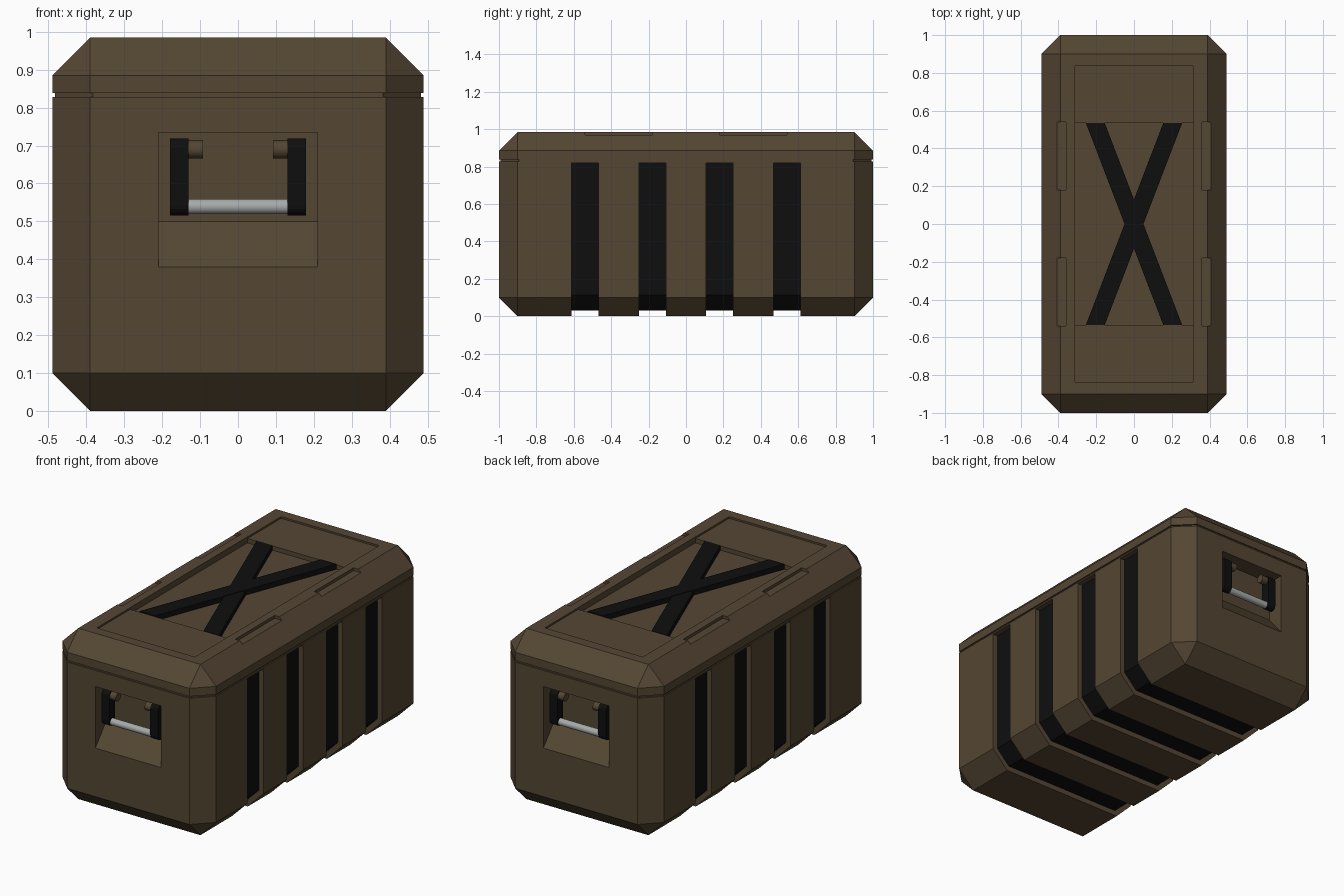
import bpy, bmesh, math
from mathutils import Vector, Matrix

if "Cube" in bpy.data.objects:
    bpy.data.objects.remove(bpy.data.objects["Cube"])

HX, HY, HZ, CH = 0.49, 1.0, 0.985, 0.1


def material(name, rgb):
    m = bpy.data.materials.new(name)
    m.diffuse_color = (*rgb, 1)
    m.use_nodes = True
    m.node_tree.nodes["Principled BSDF"].inputs["Base Color"].default_value = m.diffuse_color
    return m


BROWN = material("drab brown", (0.089, 0.061, 0.033))
BLACK = material("black", (0.0045, 0.0045, 0.0045))
STEEL = material("steel grey", (0.38, 0.41, 0.40))


def finish(name, bm, mats):
    bmesh.ops.recalc_face_normals(bm, faces=bm.faces[:])
    me = bpy.data.meshes.new(name)
    bm.to_mesh(me)
    bm.free()
    for m in mats:
        me.materials.append(m)
    ob = bpy.data.objects.new(name, me)
    bpy.context.collection.objects.link(ob)
    return ob


def prism(name, pts, direction, mat):
    """Extrude a closed planar outline of 3D points along a vector."""
    bm = bmesh.new()
    f = bm.faces.new([bm.verts.new(p) for p in pts])
    ext = bmesh.ops.extrude_face_region(bm, geom=[f])
    vs = [e for e in ext["geom"] if isinstance(e, bmesh.types.BMVert)]
    bmesh.ops.translate(bm, vec=Vector(direction), verts=vs)
    return finish(name, bm, [mat])


def box(name, lo, hi, mat):
    pts = [(lo[0], lo[1], lo[2]), (hi[0], lo[1], lo[2]),
           (hi[0], hi[1], lo[2]), (lo[0], hi[1], lo[2])]
    return prism(name, pts, (0, 0, hi[2] - lo[2]), mat)


def shell_part(name, z, keep_below):
    """Chamfered crate block, cut flat at height z."""
    bm = bmesh.new()
    bmesh.ops.create_cube(bm, size=1, matrix=Matrix.Translation((0, 0, HZ / 2))
                          @ Matrix.Diagonal((2 * HX, 2 * HY, HZ, 1)))
    bmesh.ops.bevel(bm, geom=bm.edges[:], offset=CH, segments=1, profile=0.5,
                    affect='EDGES')
    r = bmesh.ops.bisect_plane(bm, geom=bm.verts[:] + bm.edges[:] + bm.faces[:],
                               plane_co=(0, 0, z), plane_no=(0, 0, 1),
                               clear_outer=keep_below, clear_inner=not keep_below)
    cut = [e for e in r["geom_cut"] if isinstance(e, bmesh.types.BMEdge)]
    bmesh.ops.edgeloop_fill(bm, edges=cut)
    return finish(name, bm, [BROWN, BLACK])


def carve(ob, cutter):
    m = ob.modifiers.new("cut", 'BOOLEAN')
    m.operation, m.solver, m.object = 'DIFFERENCE', 'EXACT', cutter
    bpy.context.view_layer.objects.active = ob
    bpy.ops.object.modifier_apply(modifier=m.name)
    bpy.data.objects.remove(cutter)


def rod(name, x0, x1, y, z, r, mat):
    bm = bmesh.new()
    bmesh.ops.create_cone(bm, cap_ends=True, segments=16, radius1=r, radius2=r,
                          depth=abs(x1 - x0),
                          matrix=Matrix.Translation(((x0 + x1) / 2, y, z))
                          @ Matrix.Rotation(math.pi / 2, 4, 'Y'))
    for f in bm.faces:
        f.smooth = len(f.verts) == 4
    ob = finish(name, bm, [mat])
    ob.select_set(True)
    bpy.context.view_layer.objects.active = ob
    bpy.ops.object.shade_smooth_by_angle(angle=math.radians(40))
    ob.select_set(False)
    return ob


# Crate body, lid and the set-back seam between them
body = shell_part("crate_body", 0.828, True)
lid = shell_part("lid", 0.838, False)
a, b, c = HX - 0.007, HY - 0.007, CH
octagon = [(a, c - b), (a, b - c), (a - c, b), (c - a, b),
           (-a, b - c), (-a, c - b), (c - a, -b), (a - c, -b)]
prism("lid_seam", [(x, y, 0.82) for x, y in octagon], (0, 0, 0.026), BROWN)

# Strap channels wrapping both sides and the underside
BANDS = (-0.54, -0.18, 0.18, 0.54)
d, k = 0.03, 0.0176     # channel depth, chamfer shift for an even depth
right = [(0.6, 0.82), (HX - d, 0.82), (HX - d, CH + k - 0.005),
         (HX - CH - k + 0.005, d)]
inner = right[1:] + [(-x, z) for x, z in reversed(right[1:])]
outline = [(0.6, -0.1), (0.6, 0.82)] + inner + [(-0.6, 0.82), (-0.6, -0.1)]
for y in BANDS:
    carve(body, prism("cutter", [(x, y - 0.0725, z) for x, z in outline],
                      (0, 0.145, 0), BROWN))

# Handle recesses with a sloping lower lip, at both ends
for s in (-1, 1):
    pts = [(1.1, 0.735), (0.9, 0.735), (0.9, 0.5), (1.0, 0.38), (1.1, 0.26)]
    carve(body, prism("cutter", [(-0.21, s * y, z) for y, z in pts],
                      (0.42, 0, 0), BROWN))

# Channel floors are black
for p in body.data.polygons:
    in_band = any(abs(p.center.y - y) < 0.07 for y in BANDS)
    p.material_index = int(in_band and abs(p.normal.y) < 0.1 and p.center.z < 0.8)

# Lid: shallow panel, deeper centre well, notches along both long edges
carve(lid, box("cutter", (-0.313, -0.84, 0.975), (0.313, 0.84, 1.1), BROWN))
carve(lid, box("cutter", (-0.314, -0.535, 0.95), (0.314, 0.535, 1.1), BROWN))
for sx in (-1, 1):
    for sy in (-1, 1):
        xs, ys = sorted((sx * 0.36, sx * 0.6)), sorted((sy * 0.18, sy * 0.54))
        carve(lid, box("cutter", (xs[0], ys[0], 0.968), (xs[1], ys[1], 1.1), BROWN))

# Crossed straps in the lid well
for s, top in ((1, 0.98), (-1, 0.978)):
    pts = [(-0.255, -0.535), (-0.155, -0.535), (0.255, 0.535), (0.155, 0.535)]
    prism("cross_strap", [(s * x, y, 0.945) for x, y in pts],
          (0, 0, top - 0.945), BLACK)

# Handles: rounded arms, grip bar and pivot pegs
for s in (-1, 1):
    y = s * 0.96
    arm = []
    for zc, start in ((0.693, 0), (0.542, math.pi)):
        for i in range(9):
            t = start + math.pi * i / 8
            arm.append((y + 0.026 * math.cos(t), zc + 0.026 * math.sin(t)))
    for sx in (-1, 1):
        prism("handle_arm", [(sx * 0.13, v, z) for v, z in arm],
              (sx * 0.05, 0, 0), BLACK)
        rod("handle_peg", sx * 0.092, sx * 0.135, y, 0.69, 0.024, BROWN)
    rod("handle_grip", -0.135, 0.135, y, 0.539, 0.02, STEEL)
